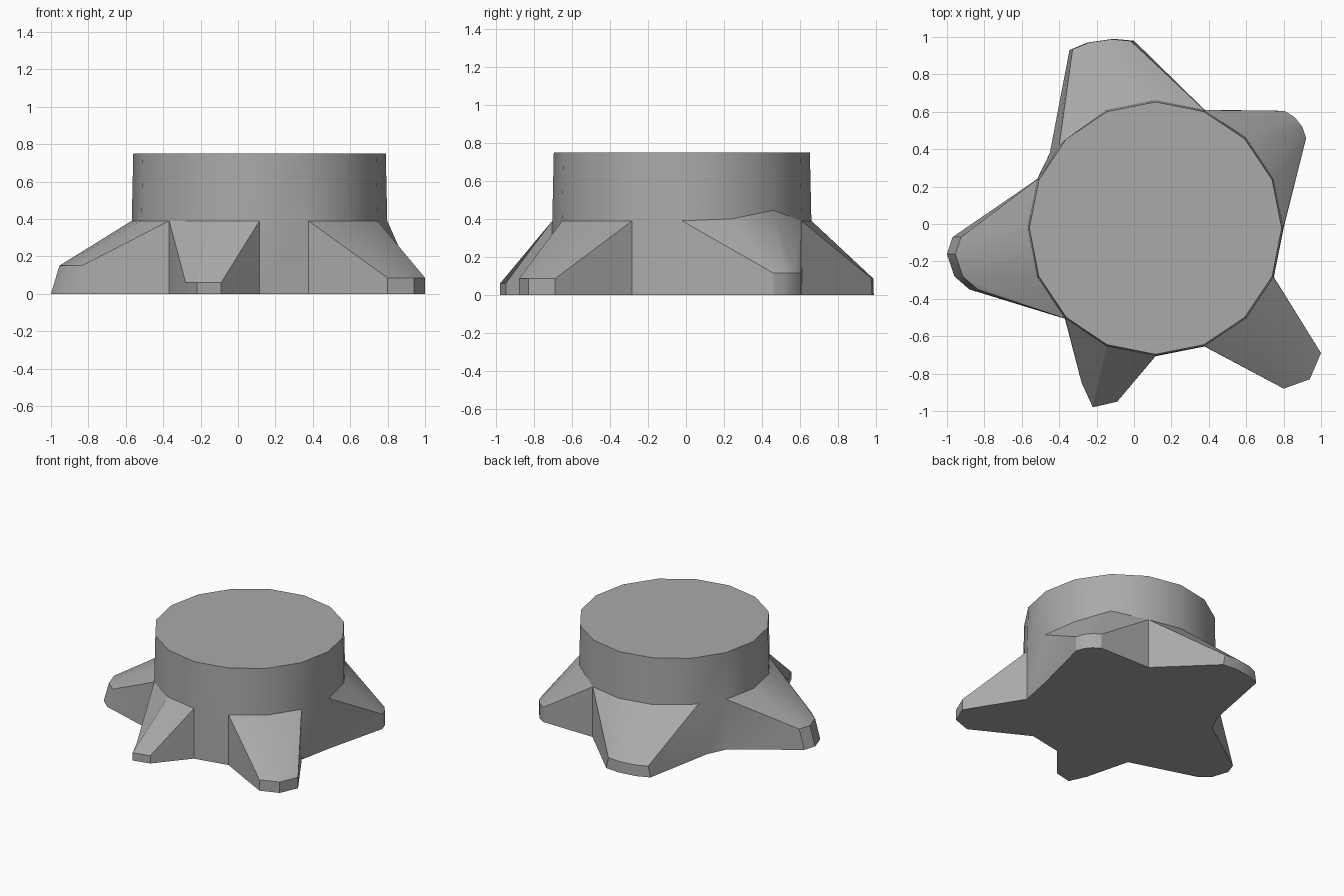
import bpy, bmesh
from math import cos, sin, tau, radians
from mathutils import Vector

cube = bpy.data.objects.get("Cube")
if cube:
    bpy.data.objects.remove(cube, do_unlink=True)

grey = bpy.data.materials.new("stump_grey")
grey.use_nodes = True
tone = (0.4, 0.4, 0.4, 1)
grey.diffuse_color = tone
grey.node_tree.nodes["Principled BSDF"].inputs["Base Color"].default_value = tone

SIDES = 16
CENTRE = Vector((0.115, -0.022, 0))

# Roots: first trunk column, tip height, tip scale, tip shift in x, tip outline
ROOTS = [
    (0, 0.115, 1.0, 0, [(.92, .46), (.90, .52), (.86, .57), (.805, .605)]),
    (3, 0.085, 0.9, 0, [(0, .98), (-.11, .99), (-.25, .97), (-.345, .93)]),
    (7, 0.15, 1.0, 0.045, [(-.97, -.07), (-1, -.16), (-.96, -.28), (-.88, -.35)]),
    (10, 0.06, 1.0, 0, [(-.28, -.85), (-.22, -.98), (-.09, -.95)]),
    (13, 0.085, 1.0, 0, [(.80, -.88), (.94, -.83), (1, -.69)]),
]

bm = bmesh.new()


def ring(radius, z):
    """Trunk ring of vertices."""
    return [bm.verts.new(CENTRE + Vector((radius * cos(tau * i / SIDES),
                                          radius * sin(tau * i / SIDES), z)))
            for i in range(SIDES)]


def strip(low, high):
    """Quads between two rows of vertices."""
    for i in range(len(low) - 1):
        bm.faces.new((low[i], low[i + 1], high[i + 1], high[i]))


foot, shoulder, rim = ring(0.685, 0), ring(0.683, 0.39), ring(0.675, 0.75)

# Uneven shoulder and foot beside the back roots
shoulder[1].co.z = 0.40
shoulder[2].co.z = 0.445
shoulder[6].co.xy = (-0.40, 0.42)
foot[6].co.xy = (-0.45, 0.38)

# Upper trunk and cut top
strip(shoulder + shoulder[:1], rim + rim[:1])
bm.faces.new(rim)

# Roots: sloped back, blunt tip and two flanks
outline = []
covered = set()
for first, height, scale, shift, points in ROOTS:
    cols = [(first + i) % SIDES for i in range(len(points))]
    covered.update(cols[:-1])
    mid = sum((Vector(p) for p in points), Vector((0, 0))) / len(points)
    low = [bm.verts.new((x, y, 0)) for x, y in points]
    high = []
    for p in points:
        q = mid + (Vector(p) - mid) * scale
        high.append(bm.verts.new((q.x + shift, q.y, height)))
    strip(low, high)
    strip(high, [shoulder[c] for c in cols])
    a, b = cols[0], cols[-1]
    bm.faces.new((foot[a], low[0], high[0], shoulder[a]))
    bm.faces.new((low[-1], foot[b], shoulder[b], high[-1]))
    for v in [foot[a]] + low + [foot[b]]:
        if v not in outline:
            outline.append(v)

# Bare trunk wall between roots
for i in range(SIDES):
    if i not in covered:
        j = (i + 1) % SIDES
        strip([foot[i], foot[j]], [shoulder[i], shoulder[j]])

# Star-shaped underside
bm.faces.new(outline[::-1])
bmesh.ops.delete(bm, geom=[v for v in bm.verts if not v.link_faces], context='VERTS')
bmesh.ops.recalc_face_normals(bm, faces=bm.faces)

mesh = bpy.data.meshes.new("tree_stump")
bm.to_mesh(mesh)
bm.free()
mesh.materials.append(grey)
stump = bpy.data.objects.new("tree_stump", mesh)
bpy.context.collection.objects.link(stump)
bpy.context.view_layer.objects.active = stump
stump.select_set(True)
bpy.ops.object.shade_smooth_by_angle(angle=radians(30))
